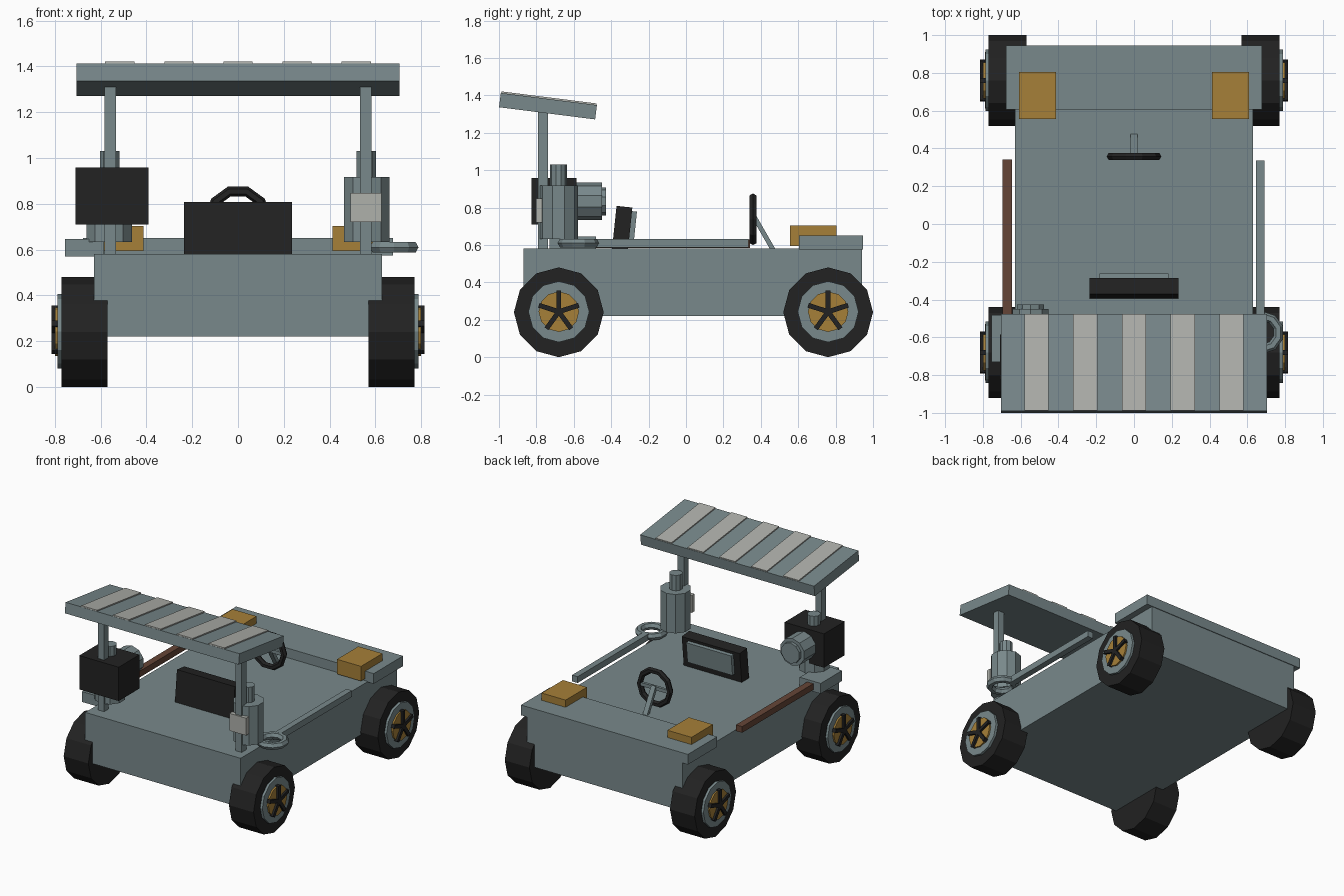
import bpy, math
from mathutils import Vector

if "Cube" in bpy.data.objects:
    bpy.data.objects.remove(bpy.data.objects["Cube"])


def mat(name, col):
    m = bpy.data.materials.new(name)
    m.diffuse_color = (*col, 1)
    m.use_nodes = True
    m.node_tree.nodes["Principled BSDF"].inputs["Base Color"].default_value = m.diffuse_color
    return m


GREY = mat("blue_grey", (0.19, 0.25, 0.26))
PALE = mat("pale_grey", (0.43, 0.44, 0.41))
BLACK = mat("black", (0.016, 0.016, 0.016))
GOLD = mat("ochre", (0.38, 0.215, 0.04))
BROWN = mat("brown", (0.13, 0.06, 0.038))


def finish(name, m):
    o = bpy.context.object
    o.name = name
    o.data.materials.append(m)
    return o


def box(name, m, c, s, rot=(0, 0, 0)):
    bpy.ops.mesh.primitive_cube_add(size=1, location=c, rotation=rot)
    o = finish(name, m)
    o.scale = s
    return o


def span(name, m, x, y, z):
    """Box given by its (min, max) along each axis."""
    return box(name, m, [(a + b) / 2 for a, b in (x, y, z)], [b - a for a, b in (x, y, z)])


def cyl(name, m, c, r, d, n, rot=(0, 0, 0)):
    bpy.ops.mesh.primitive_cylinder_add(vertices=n, radius=r, depth=d, location=c, rotation=rot)
    return finish(name, m)


def torus(name, m, c, major, minor, n, k, rot=(0, 0, 0)):
    bpy.ops.mesh.primitive_torus_add(major_radius=major, minor_radius=minor, major_segments=n,
                                     minor_segments=k, location=c, rotation=rot)
    return finish(name, m)


H = math.pi / 2

# Body and rear deck
span("body", GREY, (-.63, .63), (-.87, .94), (.22, .58))
span("rear_deck", GREY, (-.677, .677), (.605, .945), (.575, .65))

for s, side in ((-1, "left"), (1, "right")):
    # Wheels with rim, hub and five spokes
    for y, end in ((-.68, "front"), (.76, "rear")):
        tag = f"{end}_{side}"
        cyl("tyre_" + tag, BLACK, (s * .67, y, .24), .24, .2, 12, (0, H, 0))
        cyl("rim_" + tag, GREY, (s * .76, y, .243), .163, .055, 12, (0, H, 0))
        cyl("hub_" + tag, GOLD, (s * .77, y, .243), .108, .058, 12, (0, H, 0))
        for i in range(5):
            a = i * math.tau / 5
            box(f"spoke_{tag}_{i}", BLACK,
                (s * .8, y + .055 * math.sin(a), .243 + .055 * math.cos(a)),
                (.028, .026, .115), (-a, 0, 0))
    # Rear boxes, roof posts, tanks
    span("rear_box_" + side, GOLD, sorted((s * .413, s * .608)), (.557, .805), (.595, .703))
    span("roof_post_" + side, GREY, sorted((s * .533, s * .583)), (-.79, -.737), (.57, 1.33))
    cyl("tank_" + side, GREY, (s * .563, -.682, .775), .105, .285, 10)
    cyl("tank_cap_" + side, GREY, (s * .56, -.682, .97), .045, .12, 10)

# Sloping roof with stripes laid on top
tilt = math.radians(-7.2)
up = Vector((0, -math.sin(tilt), math.cos(tilt)))
c = Vector((0, -.738, 1.342))
box("roof", GREY, c, (1.41, .518, .077), (tilt, 0, 0))
for i in range(-2, 3):
    box(f"roof_stripe_{i + 2}", PALE, c + up * .0425 + Vector((i * .258, 0, 0)),
        (.128, .514, .009), (tilt, 0, 0))

# Seat back with grey pad
lean = math.radians(-6)
box("seat_back", BLACK, (0, -.341, .69), (.47, .085, .23), (lean, 0, 0))
box("seat_pad", GREY, (0, -.285, .705), (.365, .03, .15), (lean, 0, 0))

# Steering wheel and column
torus("steering_wheel", BLACK, (0, .358, .737), .123, .022, 10, 6, (H, 0, 0))
box("steering_spoke", GREY, (0, .362, .737), (.23, .02, .025))
a, b = Vector((0, .365, .75)), Vector((0, .468, .57))
box("steering_column", GREY, (a + b) / 2, (.036, .025, (a - b).length),
    (math.atan2(b.y - a.y, a.z - b.z), 0, 0))

# Left engine box, drum, bracket and wooden rail
span("engine_box", BLACK, (-.71, -.39), (-.825, -.585), (.71, .958))
cyl("drum", GREY, (-.547, -.52, .833), .1, .14, 10, (H, 0, 0))
cyl("drum_end", GREY, (-.547, -.445, .833), .075, .035, 10, (H, 0, 0))
span("bracket", GREY, (-.755, -.585), (-.73, -.482), (.57, .646))
span("wooden_rail", BROWN, (-.695, -.645), (-.49, .342), (.583, .628))

# Right gauge plate, ring and metal rail
span("gauge_plate", PALE, (.492, .627), (-.802, -.77), (.72, .847))
torus("rail_ring", GREY, (.682, -.575, .61), .086, .026, 10, 6, (0, 0, H))
span("metal_rail", GREY, (.645, .69), (-.49, .335), (.587, .633))
